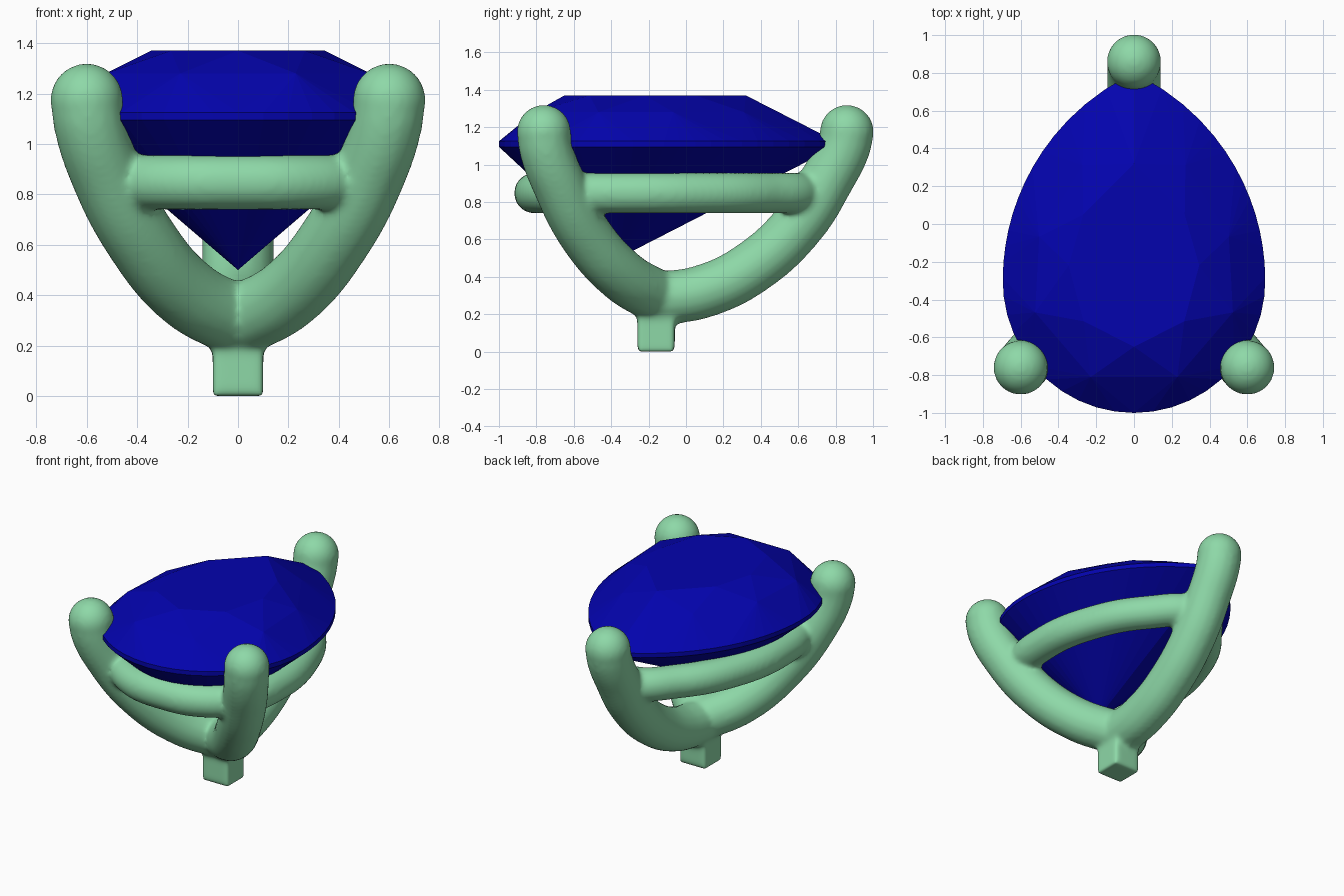
import bpy, bmesh
from math import sin, cos, pi, sqrt
from mathutils import Vector

if "Cube" in bpy.data.objects:
    bpy.data.objects.remove(bpy.data.objects["Cube"])


def material(name, colour):
    m = bpy.data.materials.new(name)
    m.diffuse_color = colour
    m.use_nodes = True
    m.node_tree.nodes["Principled BSDF"].inputs["Base Color"].default_value = m.diffuse_color
    return m


green = material("mint metal", (0.27, 0.69, 0.39, 1))
blue = material("deep blue stone", (0.001, 0.001, 0.42, 1))


def tube(name, pts, r, closed=False):
    """Smooth round wire through the points."""
    cu = bpy.data.curves.new(name, 'CURVE')
    cu.dimensions = '3D'
    cu.bevel_depth, cu.bevel_resolution = r, 6
    cu.resolution_u = 12
    cu.use_fill_caps = True
    sp = cu.splines.new('BEZIER')
    sp.bezier_points.add(len(pts) - 1)
    for b, p in zip(sp.bezier_points, pts):
        b.co = p
        b.handle_left_type = b.handle_right_type = 'AUTO'
    sp.use_cyclic_u = closed
    ob = bpy.data.objects.new(name, cu)
    bpy.context.collection.objects.link(ob)
    return ob


def ball(p, r):
    bpy.ops.mesh.primitive_uv_sphere_add(segments=32, ring_count=16, radius=r, location=p)
    return bpy.context.object


parts = []
# three prongs with rounded tips, meeting at a hub
front = [(0, -.16, .295), (.2, -.34, .405), (.39, -.54, .63), (.53, -.68, .9), (.59, -.75, 1.09), (.6, -.76, 1.175)]
back = [(0, -.16, .28), (0, .1, .325), (0, .36, .455), (0, .61, .69), (0, .76, .93), (0, .845, 1.1), (0, .86, 1.175)]
for pts in (front, [(-x, y, z) for x, y, z in front], back):
    parts += [tube("prong", pts, .144), ball(pts[-1], .145)]
parts.append(ball((0, -.16, .29), .138))

# rail running around under the stone
half = [(.25, -.77), (.43, -.62), (.5, -.3), (.43, .1), (.25, .42)]
loop = [(0, -.81)] + half + [(0, .62)] + [(-x, y) for x, y in reversed(half)]
parts.append(tube("rail", [(x, y, .848) for x, y in loop], .11, True))

# square stem
bpy.ops.mesh.primitive_cube_add(size=1, location=(0, -.16, .15))
stem = bpy.context.object
stem.scale = (.2, .2, .3)
parts.append(stem)

# fuse the metal into one softly filleted body
bpy.ops.object.select_all(action='DESELECT')
for p in parts:
    p.select_set(True)
bpy.context.view_layer.objects.active = stem
bpy.ops.object.convert(target='MESH')
bpy.ops.object.join()
setting = bpy.context.object
setting.name = "prong_setting"
bpy.ops.object.transform_apply(location=True, rotation=True, scale=True)
rm = setting.modifiers.new("fuse", 'REMESH')
rm.mode, rm.voxel_size, rm.use_smooth_shade = 'VOXEL', .014, True
sm = setting.modifiers.new("fillet", 'SMOOTH')
sm.factor, sm.iterations = .5, 16
setting.data.materials.clear()
setting.data.materials.append(green)
bpy.ops.object.convert(target='MESH')
bpy.ops.object.shade_smooth()


# pear-cut stone
TIP = .8


def pear(t):
    """Outline point; t = 0 at the round front, 1 at the tip, 2 back again."""
    s = 1 if t <= 1 else -1
    t = t if t <= 1 else 2 - t
    if t < .45:
        a = t / .45 * pi / 2
        return Vector((s * .695 * sin(a), -.3 - .7 * cos(a), 0))
    h, w = TIP + .3, .695
    R = (w * w + h * h) / (2 * w)
    y = (t - .45) / .55 * h
    return Vector((s * (w - R + sqrt(R * R - y * y)), -.3 + y, 0))


def ring(bm, n, offset, sx, y0, y1, z):
    """Scaled outline spanning y0 to y1."""
    for i in range(n):
        p = pear(((i + offset) * 2 / n) % 2)
        bm.verts.new((p.x * sx, y0 + (p.y + 1) / (TIP + 1) * (y1 - y0), z))


bm = bmesh.new()
ring(bm, 8, 0, .5, -.65, .32, 1.37)        # table
ring(bm, 8, .5, .78, -.86, .5, 1.28)       # crown facets
bm.verts.new((0, .43, 1.28))
ring(bm, 48, 0, 1, -1, TIP, 1.125)         # girdle
ring(bm, 48, 0, 1, -1, TIP, 1.095)
bm.verts.new((0, -.36, .5))                # culet
bmesh.ops.convex_hull(bm, input=bm.verts[:])
loose = [v for v in bm.verts if not v.link_faces]
bmesh.ops.delete(bm, geom=loose, context='VERTS')
bmesh.ops.recalc_face_normals(bm, faces=bm.faces[:])
me = bpy.data.meshes.new("pear_stone")
bm.to_mesh(me)
bm.free()
me.materials.append(blue)
stone = bpy.data.objects.new("pear_stone", me)
bpy.context.collection.objects.link(stone)
